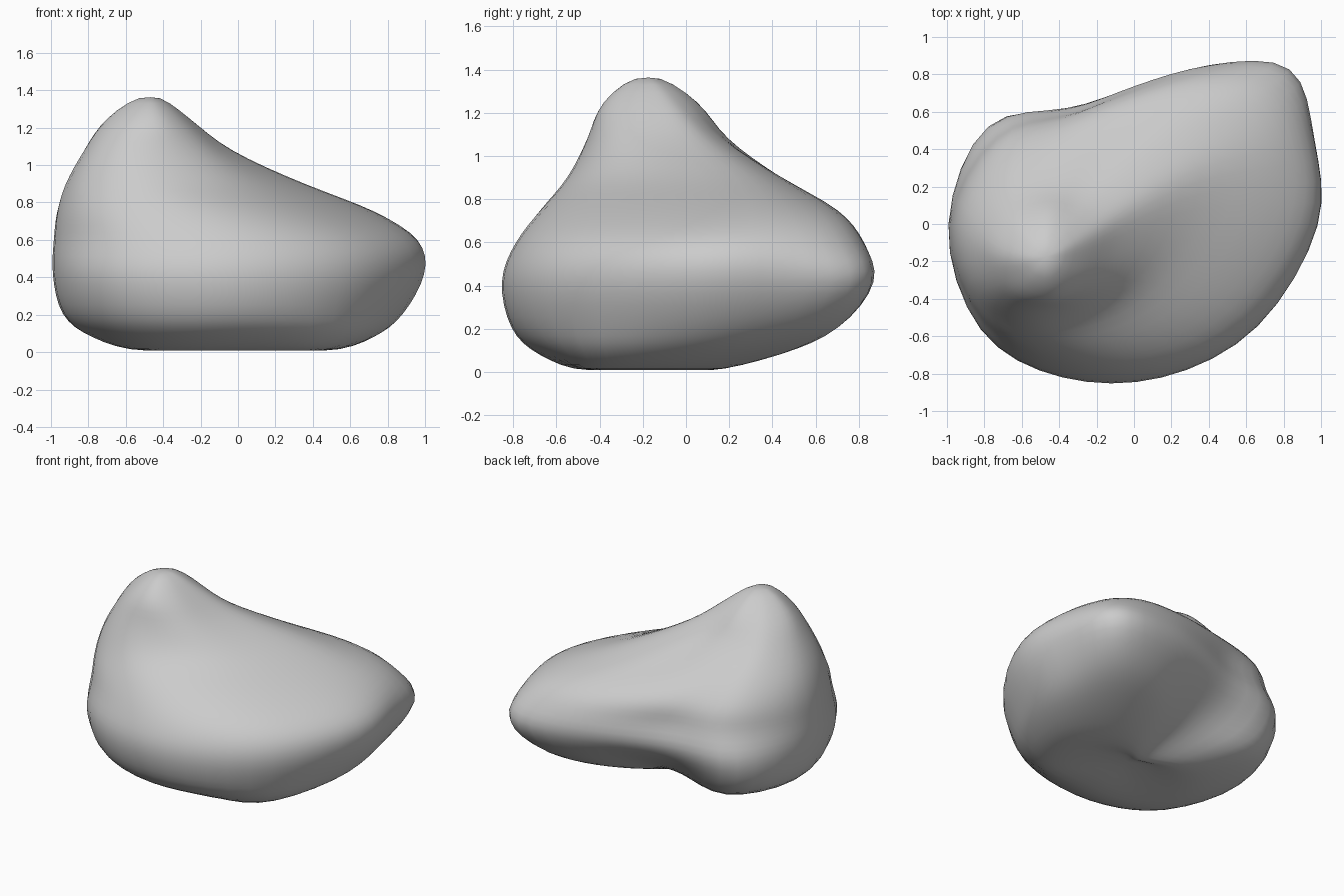
import bpy
import bmesh
from math import cos, sin, radians
from mathutils import Vector

cube = bpy.data.objects.get("Cube")
if cube:
    bpy.data.objects.remove(cube, do_unlink=True)

# Directions in which each horizontal section is measured (degrees)
DIRECTIONS = (0, 25, 45, 65, 90, 120, 145, 180, 215, 245, 280, 320)

# Sections in hundredths: (height, centre x, centre y), radius per direction
SECTIONS = (
    ((0, 0, -10), (48, 38, 28, 20, 14, 18, 38, 51, 51, 40, 33, 50)),
    ((8, 0, 0), (74, 71, 63, 42, 25, 28, 68, 80, 81, 74, 67, 75)),
    ((20, 0, 0), (88, 93, 99, 74, 47, 50, 90, 96, 95, 87, 80, 82)),
    ((42, 0, 0), (100, 106, 122, 94, 73, 71, 97, 101, 102, 92, 85, 88)),
    ((60, 0, 0), (96, 103, 110, 91, 72, 67, 89, 101, 98, 85, 78, 81)),
    ((75, -10, 0), (78, 93, 95, 78, 65, 63, 78, 89, 88, 74, 65, 64)),
    ((90, -30, 0), (58, 73, 62, 48, 44, 46, 54, 63, 67, 61, 50, 48)),
    ((108, -42, -10), (35, 42, 36, 30, 29, 32, 37, 41, 42, 39, 34, 33)),
    ((125, -46, -17), (19, 22, 22, 22, 23, 22, 23, 25, 22, 22, 22, 19)),
)
BOTTOM = Vector((0, -0.05, 0.045))
PEAK = Vector((-0.47, -0.18, 1.385))
STEPS = 4


def smooth_loop(points, steps):
    """Sample a closed smooth curve that passes through every point."""
    samples = []
    count = len(points)
    for i in range(count):
        before, start, end, after = (points[(i + k) % count] for k in (-1, 0, 1, 2))
        leave, arrive = (end - before) / 2, (after - start) / 2
        for step in range(steps):
            t = step / steps
            ease = t * t * (3 - 2 * t)
            samples.append(start.lerp(end, ease)
                           + leave * (t * (1 - t) ** 2)
                           - arrive * (t * t * (1 - t)))
    return samples


def section_ring(place, radii):
    """Turn one section into a smooth horizontal ring."""
    height, centre_x, centre_y = place
    corners = []
    for degrees, radius in zip(DIRECTIONS, radii):
        angle = radians(degrees)
        corners.append(Vector((centre_x + radius * cos(angle),
                               centre_y + radius * sin(angle),
                               height)) / 100)
    return smooth_loop(corners, STEPS)


# Meridians: each runs up one side and down the other, so both ends stay round
rings = [section_ring(place, radii) for place, radii in SECTIONS]
around = len(rings[0])
half = around // 2
meridians = []
for column in range(around):
    opposite = (column + half) % around
    rising = [ring[column] for ring in rings]
    falling = [ring[opposite] for ring in reversed(rings)]
    loop = smooth_loop([BOTTOM] + rising + [PEAK] + falling, STEPS)
    meridians.append(loop[:(len(rings) + 1) * STEPS + 1])

# Rock surface
bm = bmesh.new()
grid = [[bm.verts.new(point) for point in line] for line in meridians]
for column in range(around):
    left, right = grid[column], grid[(column + 1) % around]
    for row in range(len(left) - 1):
        bm.faces.new((left[row], right[row], right[row + 1], left[row + 1]))
bmesh.ops.remove_doubles(bm, verts=bm.verts, dist=0.0005)
for _ in range(5):
    bmesh.ops.smooth_vert(bm, verts=bm.verts, factor=0.5,
                          use_axis_x=True, use_axis_y=True, use_axis_z=True)
bmesh.ops.recalc_face_normals(bm, faces=bm.faces)
for face in bm.faces:
    face.smooth = True

mesh = bpy.data.meshes.new("rock")
bm.to_mesh(mesh)
bm.free()
rock = bpy.data.objects.new("rock", mesh)
bpy.context.collection.objects.link(rock)

# Stone colour
stone = bpy.data.materials.new("stone grey")
stone.use_nodes = True
colour = (0.6, 0.6, 0.6, 1)
stone.diffuse_color = colour
stone.node_tree.nodes["Principled BSDF"].inputs["Base Color"].default_value = colour
mesh.materials.append(stone)
